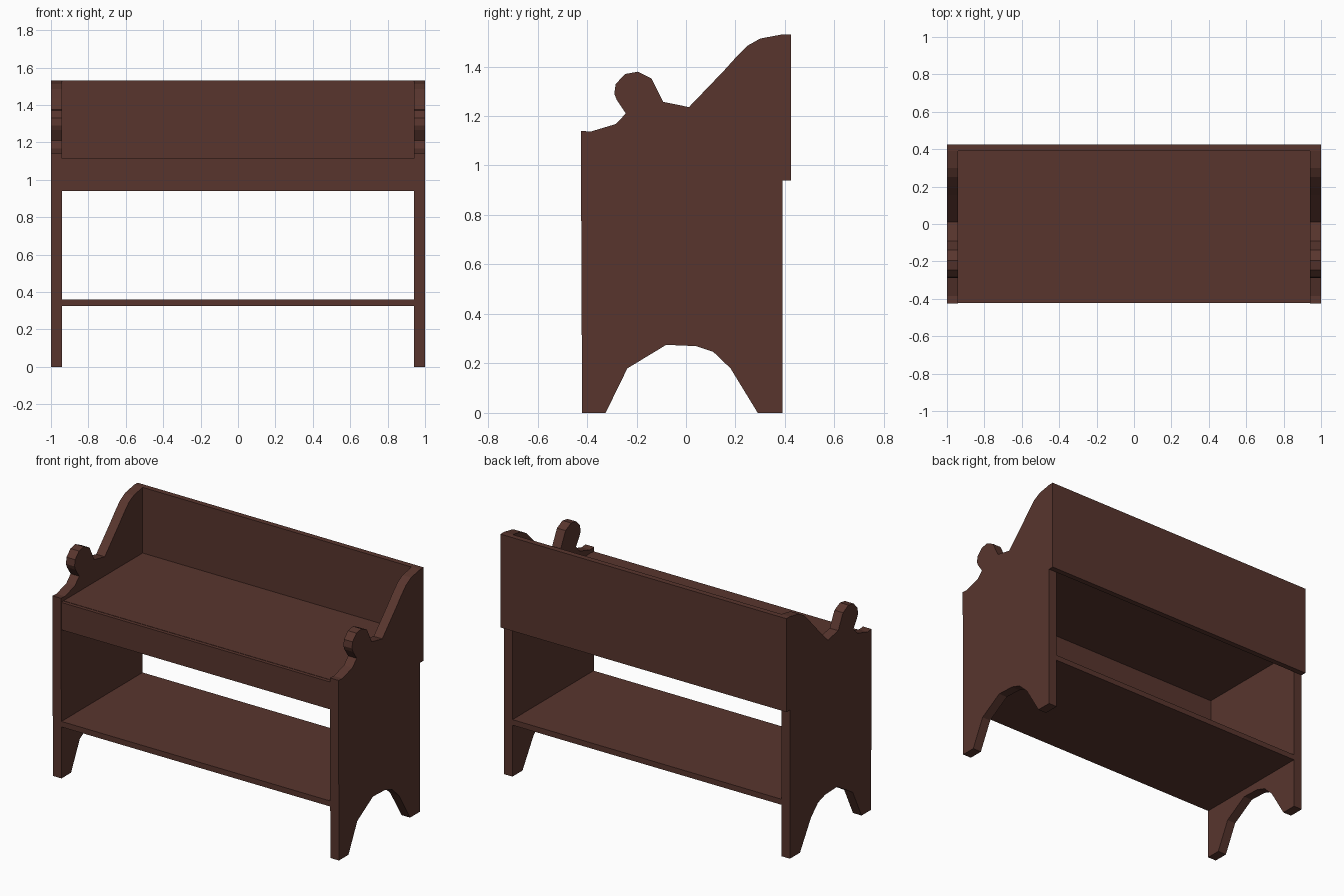
import bpy, bmesh

if "Cube" in bpy.data.objects:
    bpy.data.objects.remove(bpy.data.objects["Cube"])

wood = bpy.data.materials.new("dark brown wood")
wood.diffuse_color = (0.098, 0.036, 0.027, 1)
wood.use_nodes = True
wood.node_tree.nodes["Principled BSDF"].inputs["Base Color"].default_value = wood.diffuse_color


def finish(name, bm):
    bmesh.ops.recalc_face_normals(bm, faces=bm.faces)
    mesh = bpy.data.meshes.new(name)
    bm.to_mesh(mesh)
    bm.free()
    mesh.materials.append(wood)
    obj = bpy.data.objects.new(name, mesh)
    bpy.context.collection.objects.link(obj)
    return obj


def board(name, x, y, z):
    """Box spanning the given (low, high) ranges."""
    bm = bmesh.new()
    bmesh.ops.create_cube(bm, size=1)
    for v in bm.verts:
        v.co = [r[0] if c < 0 else r[1] for c, r in zip(v.co, (x, y, z))]
    return finish(name, bm)


def side_panel(name, x0, x1):
    """Scrolled end panel: (y, z) outline extruded along x."""
    bm = bmesh.new()
    face = bm.faces.new([bm.verts.new((x0, y, z)) for y, z in OUTLINE])
    ext = bmesh.ops.extrude_face_region(bm, geom=[face])
    for v in ext["geom"]:
        if isinstance(v, bmesh.types.BMVert):
            v.co.x = x1
    bmesh.ops.triangulate(bm, faces=[f for f in bm.faces if len(f.verts) > 4])
    return finish(name, bm)


OUTLINE = [
    # front foot, arch, back foot
    (-0.42, 0), (-0.325, 0), (-0.237, 0.18), (-0.08, 0.275), (0.04, 0.27),
    (0.11, 0.247), (0.18, 0.18), (0.29, 0), (0.39, 0),
    # back edge and the sloping shoulder
    (0.39, 1.53), (0.30, 1.513), (0.25, 1.485), (0.20, 1.435), (0.155, 1.385),
    (0.012, 1.236), (-0.092, 1.257),
    # round knob
    (-0.14, 1.352), (-0.195, 1.379), (-0.245, 1.37), (-0.284, 1.33),
    (-0.29, 1.29), (-0.28, 1.265), (-0.243, 1.21),
    # front shoulder
    (-0.285, 1.167), (-0.385, 1.137), (-0.425, 1.14),
]

# End panels
side_panel("right_side_panel", 0.94, 1.0)
side_panel("left_side_panel", -1.0, -0.94)

# Horizontal boards, front apron and back board
board("seat", (-0.94, 0.94), (-0.40, 0.39), (1.085, 1.115))
board("front_apron", (-0.94, 0.94), (-0.422, -0.395), (0.94, 1.113))
board("lower_shelf", (-0.94, 0.94), (-0.42, 0.39), (0.325, 0.36))
board("back_board", (-1.0, 1.0), (0.39, 0.425), (0.94, 1.53))
